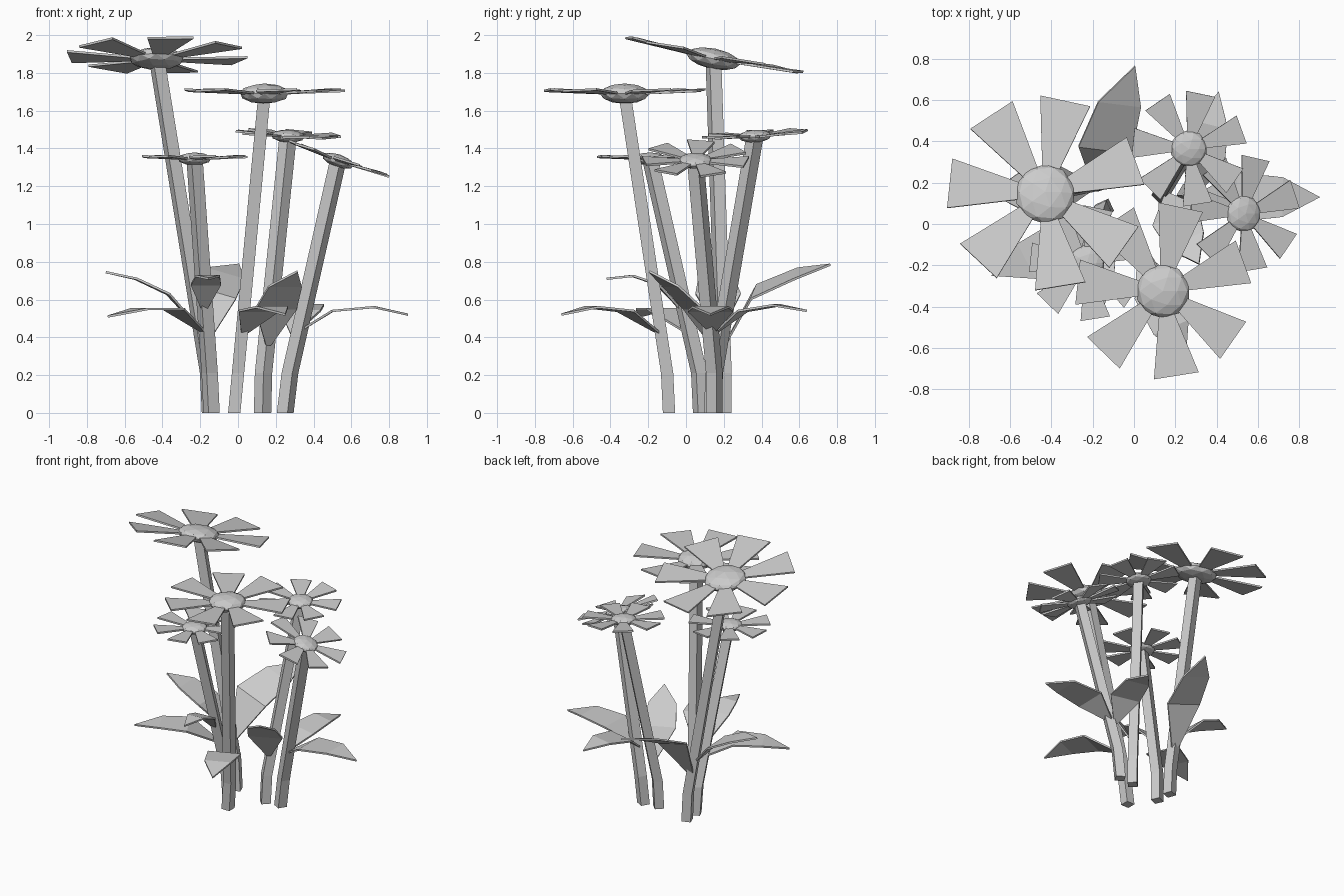
import bpy, bmesh
from math import sin, cos, radians, pi
from mathutils import Vector, Matrix

if "Cube" in bpy.data.objects:
    bpy.data.objects.remove(bpy.data.objects["Cube"])


def make_object(name, bm):
    bmesh.ops.recalc_face_normals(bm, faces=bm.faces[:])
    me = bpy.data.meshes.new(name)
    bm.to_mesh(me)
    bm.free()
    ob = bpy.data.objects.new(name, me)
    bpy.context.collection.objects.link(ob)
    return ob


# Square stem: three rings, upright to the bend and then leaning to the head
def stem(name, base, bend, head, turn):
    bm = bmesh.new()
    rings = []
    for x, y, z in (base, bend, head):
        ring = []
        for k in range(4):
            a = radians(turn + 45 + 90 * k)
            ring.append(bm.verts.new((x + 0.046 * cos(a), y + 0.046 * sin(a), z)))
        rings.append(ring)
    for lo, hi in zip(rings, rings[1:]):
        for k in range(4):
            j = (k + 1) % 4
            bm.faces.new((lo[k], lo[j], hi[j], hi[k]))
    bm.faces.new(rings[0])
    bm.faces.new(rings[-1])
    make_object(name, bm)


# Seven flaring petals around a flattened faceted centre
PETAL_ANGLES = (20, 78, 124, 174, 226, 279, 325)


def flower_head(name, centre, normal, reach, disc_r, disc_h, turn=0):
    n = Vector(normal).normalized()
    frame = Matrix.Translation(centre) @ Vector((0, 0, 1)).rotation_difference(n).to_matrix().to_4x4()
    bm = bmesh.new()
    t = 0.006
    for deg in PETAL_ANGLES:
        rot = Matrix.Rotation(radians(deg + turn), 4, 'Z')
        layers = []
        for dz in (-t, t):
            outline = ((0.15, -0.06, 0), (1, -0.265, 0.035), (1, 0.265, 0.055), (0.15, 0.06, 0))
            layers.append([bm.verts.new(frame @ rot @ Vector((u * reach, v * reach, w * reach + dz)))
                           for u, v, w in outline])
        lo, hi = layers
        bm.faces.new(lo)
        bm.faces.new(hi)
        for k in range(4):
            j = (k + 1) % 4
            bm.faces.new((lo[k], lo[j], hi[j], hi[k]))
    make_object(name + "_petals", bm)

    bm = bmesh.new()
    bmesh.ops.create_icosphere(bm, subdivisions=2, radius=1,
                               matrix=frame @ Matrix.Diagonal((disc_r, disc_r, disc_h, 1)))
    make_object(name + "_centre", bm)


# Arched leaf: narrow root, two wide stations, pointed tip
def leaf(name, pts, half, roll=0):
    pts = [Vector(p) for p in pts]
    run = pts[-1] - pts[0]
    side = Vector((run.y, -run.x, 0)).normalized()
    side = Matrix.Rotation(radians(roll), 3, run.normalized()) @ side
    bm = bmesh.new()
    rows = []
    for p, w in zip(pts[:3], (0.12, 1, 0.8)):
        rows.append((bm.verts.new(p - side * w * half), bm.verts.new(p + side * w * half)))
    tip = bm.verts.new(pts[3])
    for a, b in zip(rows, rows[1:]):
        bm.faces.new((a[0], a[1], b[1], b[0]))
    bm.faces.new((rows[-1][0], rows[-1][1], tip))
    ob = make_object(name, bm)
    mod = ob.modifiers.new("thickness", 'SOLIDIFY')
    mod.thickness = 0.012
    mod.offset = 0


# Flowers: base xy, bend xy, head centre, head normal, reach, disc radius, disc height, stem turn
flowers = {
    "tall_flower": ((-.15, .2), (-.16, .2), (-.43, .145, 1.875), (0, .2, 1), .465, .147, .055, 20),
    "front_flower": ((-.02, -.09), (0, -.1), (.14, -.325, 1.69), (0, 0, 1), .415, .132, .054, 0),
    "back_flower": ((.13, .14), (.135, .15), (.265, .365, 1.465), (.05, -.06, 1), .272, .09, .034, 45),
    "right_flower": ((.25, .15), (.275, .15), (.53, .05, 1.335), (.35, 0, 1), .275, .09, .034, 60),
    "left_flower": ((-.14, .08), (-.15, .07), (-.23, -.19, 1.345), (0, 0, 1), .272, .09, .034, 25),
}
for name, (b, m, head, n, reach, r, h, turn) in flowers.items():
    stem(name + "_stem", (*b, 0), (*m, .21), head, turn)
    flower_head(name, head, n, reach, r, h)

# Leaves
leaf("leaf_left_high", ((-.2, .18, .44), (-.37, .17, .63), (-.54, .16, .71), (-.70, .15, .745)), .12)
leaf("leaf_left_low", ((-.17, .02, .42), (-.34, -.1, .55), (-.52, -.18, .55), (-.69, -.25, .51)), .12)
leaf("leaf_back", ((-.19, .2, .35), (-.14, .36, .64), (-.07, .58, .735), (.005, .765, .785)), .135, 20)
leaf("leaf_right", ((.32, .14, .43), (.5, .13, .54), (.72, .13, .56), (.9, .13, .52)), .12)
leaf("leaf_middle", ((.16, .14, .36), (.2, .04, .55), (.25, -.08, .67), (.315, -.195, .75)), .12)
leaf("leaf_front", ((.03, -.14, .42), (.11, -.32, .54), (.18, -.5, .56), (.25, -.66, .52)), .115)
leaf("leaf_front_left", ((-.18, -.02, .54), (-.17, -.15, .68), (-.16, -.28, .725), (-.155, -.42, .71)), .08)
leaf("leaf_back_right", ((.29, .15, .42), (.33, .3, .54), (.37, .48, .57), (.41, .64, .54)), .11)
